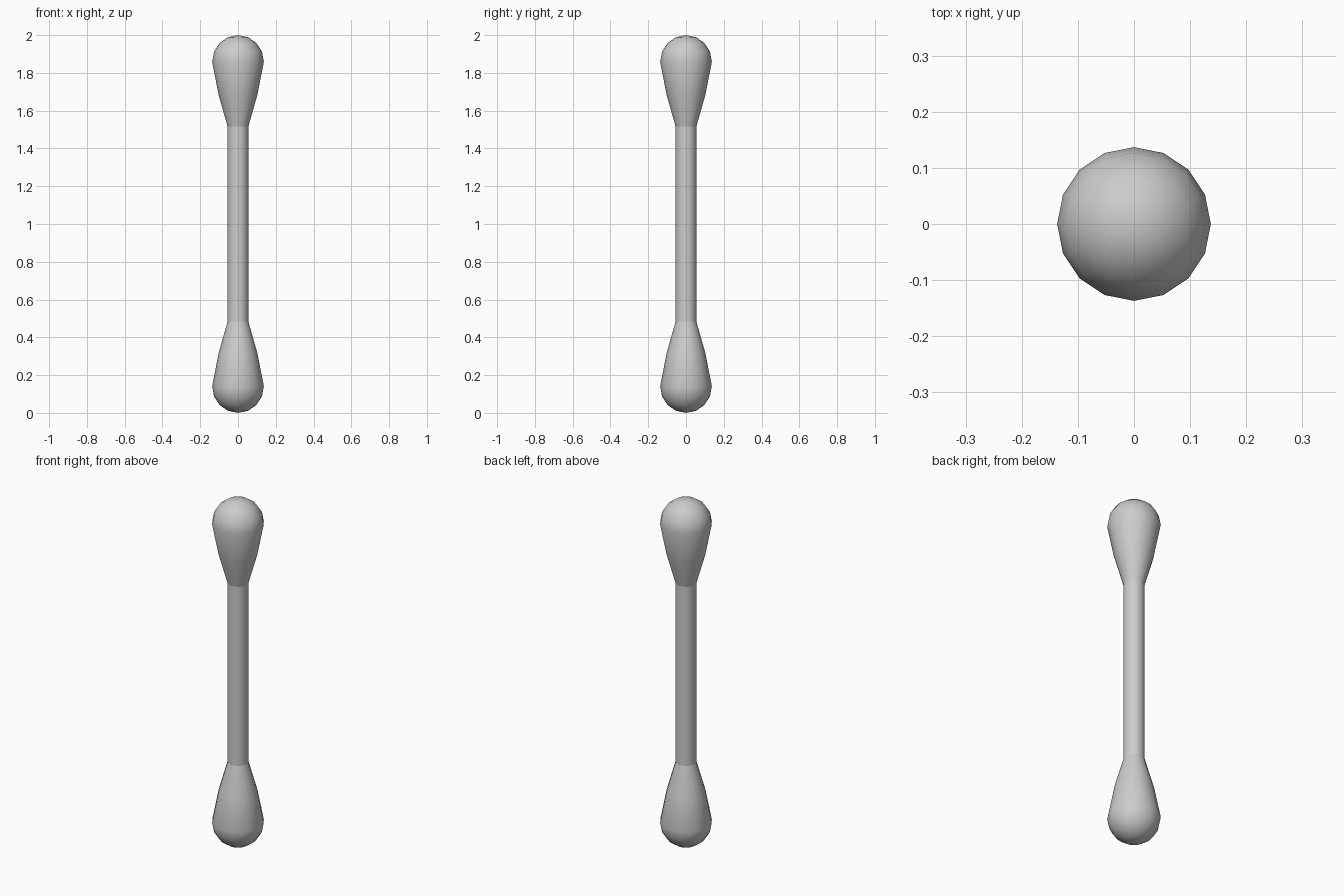
import bpy, bmesh
from math import cos, sin, pi, radians

if "Cube" in bpy.data.objects:
    bpy.data.objects.remove(bpy.data.objects["Cube"])

SIDES = 16


def lathe(name, profile, pole=None):
    """Revolve (radius, z) points around z, optionally closing to a pole at the top."""
    bm = bmesh.new()
    rings = [[bm.verts.new((r * cos(2 * pi * i / SIDES), r * sin(2 * pi * i / SIDES), z))
              for i in range(SIDES)] for r, z in profile]
    for a, b in zip(rings, rings[1:]):
        for i in range(SIDES):
            j = (i + 1) % SIDES
            bm.faces.new((a[i], a[j], b[j], b[i]))
    if pole is not None:
        tip = bm.verts.new((0, 0, pole))
        for i in range(SIDES):
            bm.faces.new((rings[-1][i], rings[-1][(i + 1) % SIDES], tip))
    mesh = bpy.data.meshes.new(name)
    bm.to_mesh(mesh)
    bm.free()
    obj = bpy.data.objects.new(name, mesh)
    bpy.context.collection.objects.link(obj)
    bpy.ops.object.select_all(action='DESELECT')
    obj.select_set(True)
    bpy.context.view_layer.objects.active = obj
    bpy.ops.object.shade_smooth_by_angle(angle=radians(40))
    return obj


# Thin straight stick
lathe("stick", [(0.055, -0.516), (0.055, 0.516)]).location.z = 1

# Cotton tip: tapered neck and rounded end, mirrored to the other end
R, ZC = 0.137, 0.86
tip_profile = [(0.055, 0.516), (0.103, 0.685)]
tip_profile += [(R * cos(k * pi / 8), ZC + 0.14 * sin(k * pi / 8)) for k in range(4)]
tips = lathe("cotton_tips", tip_profile, pole=1.0)
tips.location.z = 1
mirror = tips.modifiers.new("other_end", 'MIRROR')
mirror.use_axis = (False, False, True)
mirror.use_mirror_merge = False
